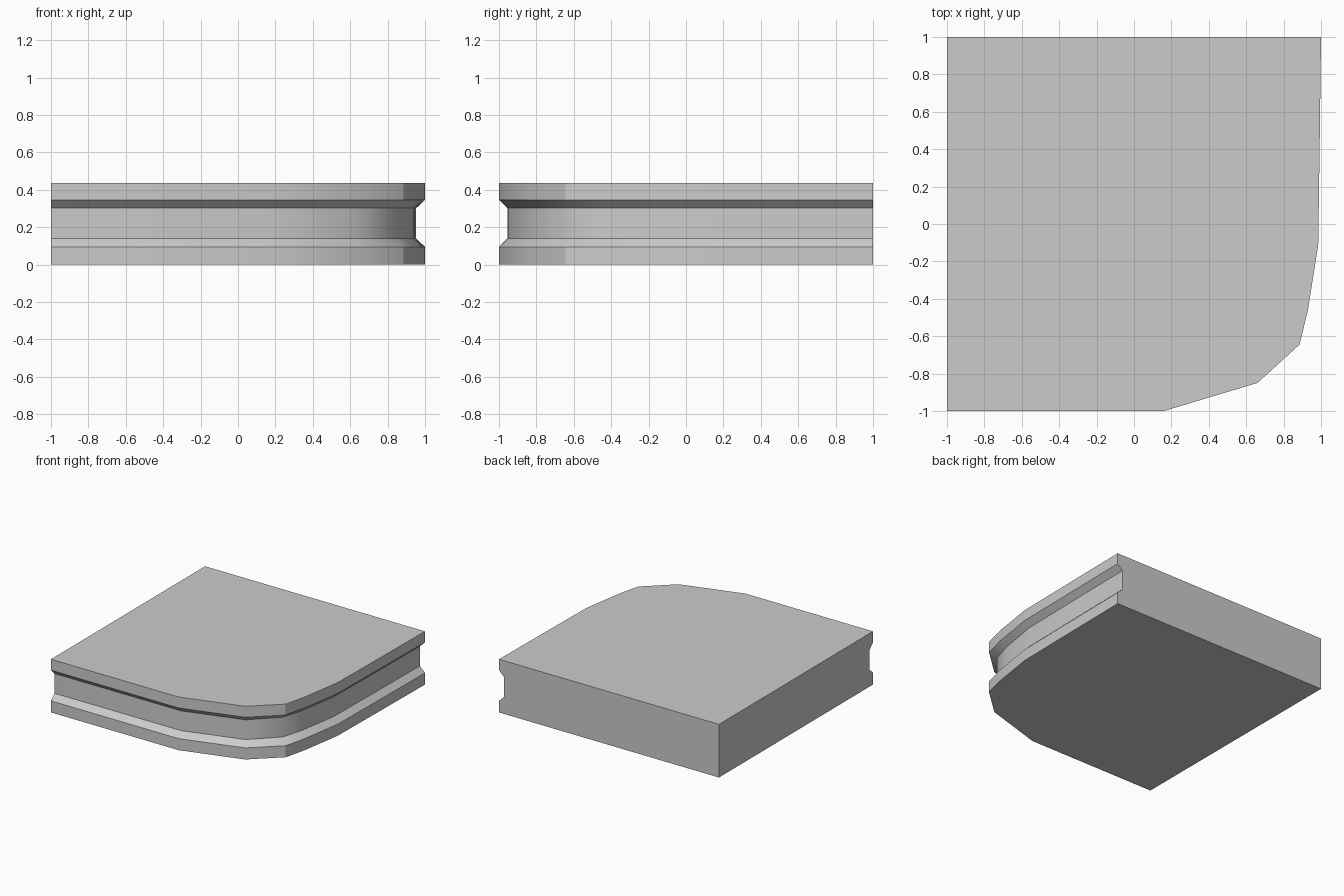
import bpy, bmesh, math

if "Cube" in bpy.data.objects:
    bpy.data.objects.remove(bpy.data.objects["Cube"])

# Plan outline of the moulded edge: outer face and the recessed groove face
OUTER = [(-1, -1), (0.16, -1), (0.66, -0.85), (0.885, -0.645),
         (0.93, -0.46), (0.985, -0.11), (0.993, 0.45), (1, 1)]
INNER = [(-1, -0.955), (0.15, -0.953), (0.634, -0.807), (0.834, -0.61),
         (0.882, -0.448), (0.938, -0.105), (0.947, 0.45), (0.953, 1)]

# Moulding profile from bottom to top
LEVELS = [(0, OUTER), (0.095, OUTER), (0.14, INNER),
          (0.302, INNER), (0.347, OUTER), (0.437, OUTER)]

bm = bmesh.new()
rings = [[bm.verts.new((x, y, z)) for x, y in path] for z, path in LEVELS]
low = bm.verts.new((-1, 1, 0))
high = bm.verts.new((-1, 1, LEVELS[-1][0]))

# Grooved edge strip
for a, b in zip(rings, rings[1:]):
    for i in range(len(a) - 1):
        bm.faces.new((a[i], a[i + 1], b[i + 1], b[i]))

# Top, bottom and the two flat cut sides
bm.faces.new(rings[-1] + [high])
bm.faces.new([low] + rings[0][::-1])
bm.faces.new([low] + [r[0] for r in rings] + [high])
bm.faces.new([high] + [r[-1] for r in rings[::-1]] + [low])
bmesh.ops.recalc_face_normals(bm, faces=bm.faces)

mesh = bpy.data.meshes.new("rounded_corner_slab")
bm.to_mesh(mesh)
bm.free()
slab = bpy.data.objects.new("rounded_corner_slab", mesh)
bpy.context.collection.objects.link(slab)

# Smooth the gentle bends, keep the groove edges sharp
bpy.context.view_layer.objects.active = slab
slab.select_set(True)
bpy.ops.object.shade_smooth_by_angle(angle=math.radians(30))
